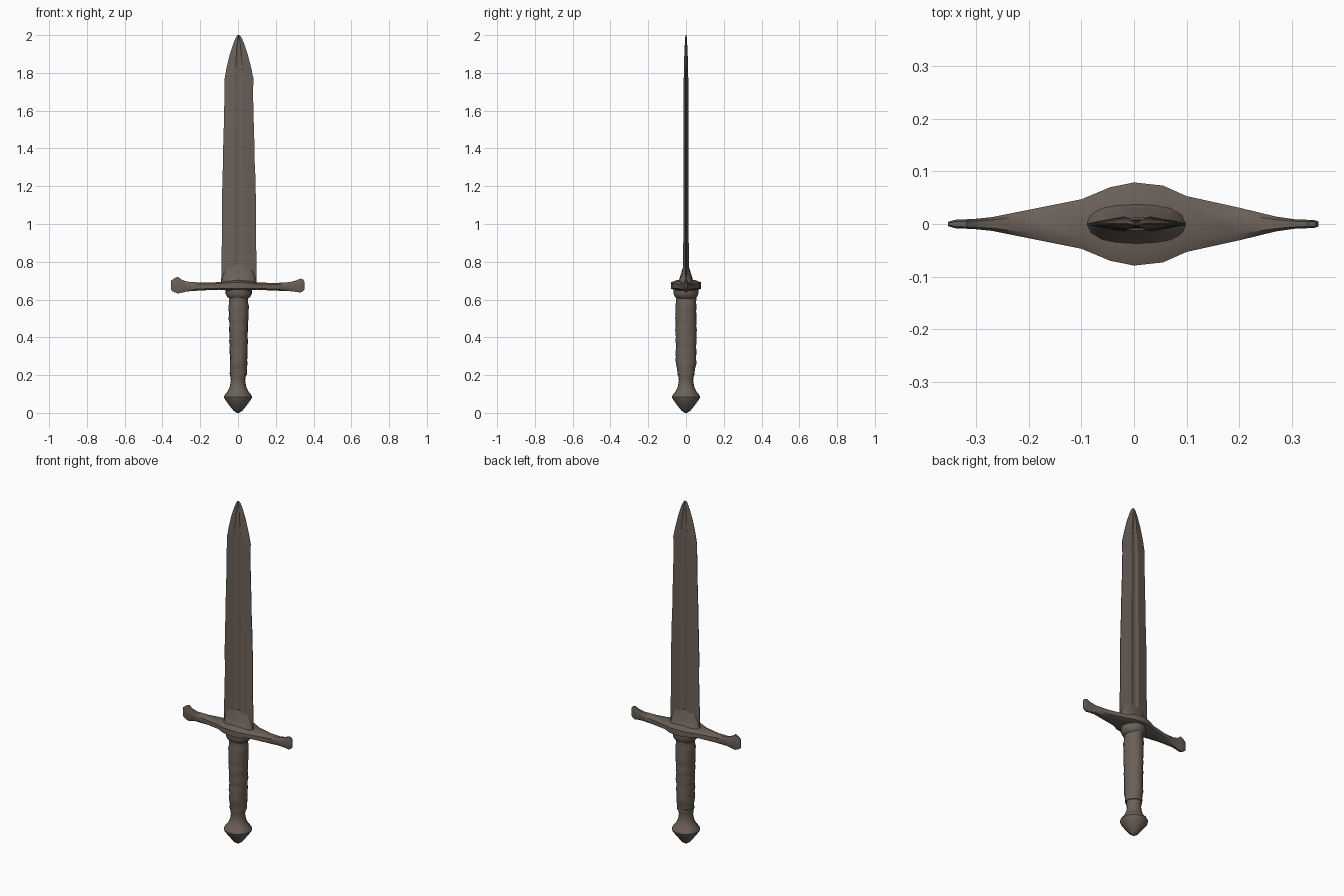
import bpy, bmesh, math, random
from mathutils import Vector

random.seed(4)

metal = bpy.data.materials.new("dark brown steel")
metal.diffuse_color = (0.145, 0.118, 0.098, 1)


def loft(name, rings, angle):
    """Skin a list of equal-length point rings and cap both ends."""
    bm = bmesh.new()
    loops = [[bm.verts.new(p) for p in ring] for ring in rings]
    n = len(loops[0])
    for a, b in zip(loops, loops[1:]):
        for i in range(n):
            j = (i + 1) % n
            bm.faces.new((a[i], a[j], b[j], b[i]))
    bm.faces.new(loops[0])
    bm.faces.new(loops[-1])
    bmesh.ops.recalc_face_normals(bm, faces=bm.faces)
    me = bpy.data.meshes.new(name)
    bm.to_mesh(me)
    bm.free()
    me.materials.append(metal)
    ob = bpy.data.objects.new(name, me)
    bpy.context.collection.objects.link(ob)
    bpy.ops.object.select_all(action='DESELECT')
    ob.select_set(True)
    bpy.context.view_layer.objects.active = ob
    bpy.ops.object.shade_smooth_by_angle(angle=math.radians(angle))
    return ob


def ellipse(z, rx, ry, n=16, bump=0.0, cx=0.0):
    ring = []
    for i in range(n):
        a = 2 * math.pi * i / n
        k = 1 + random.uniform(-bump, bump)
        ring.append(Vector((cx + rx * k * math.cos(a), ry * k * math.sin(a), z)))
    return ring


def at(table, t):
    """Linear interpolation in rows of (t, value, value...)."""
    for a, b in zip(table, table[1:]):
        if t <= b[0]:
            f = (t - a[0]) / (b[0] - a[0])
            return [p + (q - p) * f for p, q in zip(a[1:], b[1:])]
    return table[-1][1:]


# Blade: lens section with a shallow central fuller; rows are z, left, right, half thickness
outline = [(0.66, -0.091, 0.101, 0.015), (1.2, -0.082, 0.092, 0.014),
           (1.7, -0.073, 0.081, 0.012), (1.77, -0.069, 0.080, 0.012),
           (1.83, -0.060, 0.069, 0.011), (1.9, -0.043, 0.051, 0.009),
           (1.96, -0.023, 0.031, 0.006), (1.99, -0.010, 0.017, 0.004),
           (2.0, -0.003, 0.008, 0.002)]
half = [(-1, 0.12), (-0.6, 0.62), (-0.27, 1.0), (-0.12, 0.6),
        (0.12, 0.6), (0.27, 1.0), (0.6, 0.62), (1, 0.12)]
zs = [0.66 + 0.075 * i for i in range(14)] + [r[0] for r in outline[2:]]
rings = []
for z in zs:
    l, r, t = at(outline, z)
    nick = random.uniform(-0.002, 0.002) if z < 1.8 else 0
    c, w = (l + r) / 2, (r - l) / 2 + nick
    front = [Vector((c + u * w, -v * t, z)) for u, v in half]
    back = [Vector((c + u * w, v * t, z)) for u, v in reversed(half)]
    rings.append(front + back)
loft("blade", rings, 25)

# Blade collar rising from the guard
loft("blade_collar", [ellipse(z, rx, ry, cx=0.004) for z, rx, ry in
     [(0.675, 0.098, 0.06), (0.70, 0.092, 0.038), (0.735, 0.084, 0.027),
      (0.785, 0.06, 0.012)]], 40)

# Crossguard: wide diamond plan, flared knobs; rows are x, half depth, bottom, top
guard = [(-0.354, 0.004, 0.650, 0.700), (-0.340, 0.008, 0.640, 0.711),
         (-0.318, 0.009, 0.632, 0.721), (-0.300, 0.010, 0.636, 0.706),
         (-0.270, 0.013, 0.643, 0.695), (-0.2, 0.027, 0.648, 0.690),
         (-0.1, 0.047, 0.652, 0.692), (-0.045, 0.070, 0.648, 0.698),
         (0, 0.079, 0.646, 0.703), (0.055, 0.073, 0.648, 0.698),
         (0.1, 0.053, 0.652, 0.690), (0.2, 0.031, 0.647, 0.688),
         (0.27, 0.014, 0.645, 0.692), (0.305, 0.009, 0.641, 0.700),
         (0.33, 0.008, 0.637, 0.711), (0.345, 0.007, 0.645, 0.706),
         (0.351, 0.004, 0.655, 0.695)]
rings = []
for x, d, lo, hi in guard:
    zc, h = (lo + hi) / 2, (hi - lo) / 2
    rings.append([Vector((x, d * u, zc + h * v)) for u, v in
                  [(-1, -0.6), (-0.6, -1), (0.6, -1), (1, -0.6),
                   (1, 0.6), (0.6, 1), (-0.6, 1), (-1, 0.6)]])
loft("crossguard", rings, 40)

# Ferrule under the guard
loft("ferrule", [ellipse(z, r, r * 0.95, cx=0.004) for z, r in
     [(0.605, 0.05), (0.615, 0.062), (0.63, 0.069), (0.66, 0.069)]], 40)

# Grip: worn, slightly lumpy leather wrap
grip = [(0.20, 0.044, 0.044), (0.24, 0.046, 0.049), (0.27, 0.046, 0.056),
        (0.32, 0.047, 0.054), (0.42, 0.049, 0.055), (0.52, 0.052, 0.056),
        (0.57, 0.053, 0.054), (0.62, 0.047, 0.055)]
rings = []
for i in range(22):
    z = 0.20 + 0.02 * i
    rx, ry = at(grip, z)
    k = 1.03 if i % 3 == 0 else 0.985
    rings.append(ellipse(z, rx * k, ry * k, 16, 0.025, 0.003))
loft("grip", rings, 50)

# Pommel: flared neck and pointed cap
loft("pommel", [ellipse(z, r, r) for z, r in
     [(0.0, 0.006), (0.012, 0.024), (0.045, 0.05), (0.075, 0.072),
      (0.085, 0.075), (0.095, 0.071), (0.115, 0.054), (0.14, 0.043),
      (0.17, 0.038), (0.20, 0.042), (0.215, 0.046)]], 35)
